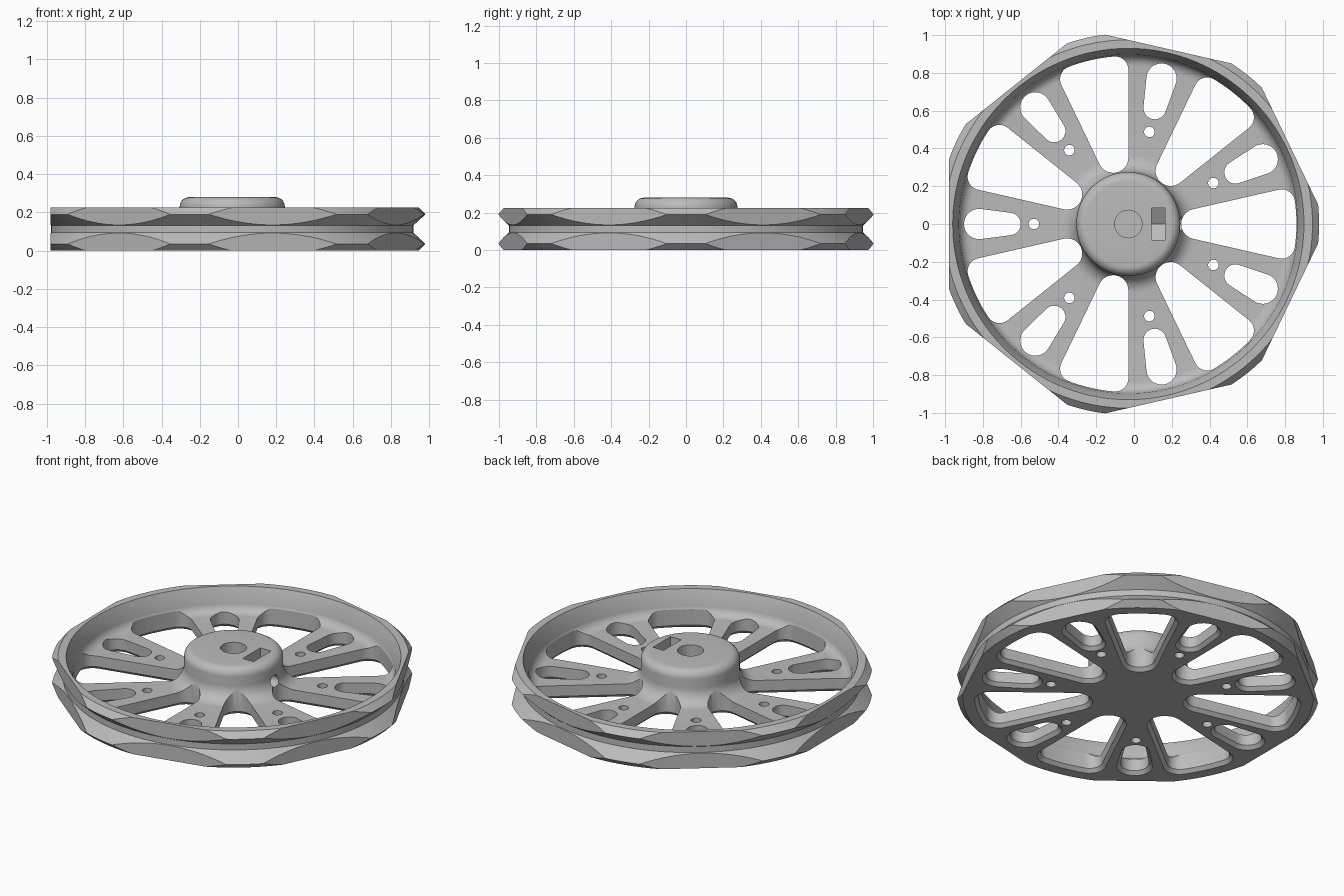
import bpy, bmesh, math
from math import sin, cos, pi, radians, asin

if "Cube" in bpy.data.objects:
    bpy.data.objects.remove(bpy.data.objects["Cube"])

CX = -0.03               # wheel axis
SPOKES = 7
STEP = 2 * pi / SPOKES
HALF = STEP / 4          # half angle of a window


def arc(cx, cy, r, a0, a1, n):
    return [(cx + r * cos(a0 + (a1 - a0) * i / n), cy + r * sin(a0 + (a1 - a0) * i / n))
            for i in range(n + 1)]


def make(name, bm):
    bmesh.ops.remove_doubles(bm, verts=bm.verts, dist=1e-5)
    bmesh.ops.recalc_face_normals(bm, faces=bm.faces)
    me = bpy.data.meshes.new(name)
    bm.to_mesh(me)
    bm.free()
    ob = bpy.data.objects.new(name, me)
    bpy.context.collection.objects.link(ob)
    ob.location.x = CX
    return ob


def loft(bm, rings):
    """Closed solid through rings of 3D points."""
    loops = [[bm.verts.new(p) for p in ring] for ring in rings]
    n = len(loops[0])
    for a, b in zip(loops, loops[1:]):
        for i in range(n):
            j = (i + 1) % n
            bm.faces.new((a[i], a[j], b[j], b[i]))
    bm.faces.new(loops[0][::-1])
    bm.faces.new(loops[-1])


def prism(bm, pts, z0, z1):
    loft(bm, [[(x, y, z) for x, y in pts] for z in (z0, z1)])


def turned(pts, angle, z):
    c, s = cos(angle), sin(angle)
    return [(x * c - y * s, x * s + y * c, z) for x, y in pts]


def window(d):
    """Wedge between two spokes, grown by d."""
    outer, fillet, inner = 0.89, 0.07, 0.36
    rc = outer - fillet
    b = HALF - asin(fillet / rc)
    side = pi / 2 + HALF
    pts = arc(inner, 0, inner * sin(HALF) + d, side, 2 * pi - side, 14)
    pts += arc(rc * cos(b), -rc * sin(b), fillet + d, -side, -b, 10)
    pts += arc(0, 0, outer + d, -b, b, 10)[1:-1]
    return pts + arc(rc * cos(b), rc * sin(b), fillet + d, b, side, 10)


def slot(d):
    """Tapered slot in a spoke, grown by d."""
    t = pi / 2 + asin(0.02 / 0.16)
    return (arc(0.63, 0, 0.06 + d, t, 2 * pi - t, 12)
            + arc(0.79, 0, 0.08 + d, -t, t, 16))


def boolean(ob, cutter, op="DIFFERENCE"):
    cutter.hide_render = True
    mod = ob.modifiers.new("cut", "BOOLEAN")
    mod.operation, mod.solver, mod.object = op, "EXACT", cutter
    bpy.context.view_layer.objects.active = ob
    bpy.ops.object.modifier_apply(modifier=mod.name)
    bpy.data.objects.remove(cutter)


# Wheel body: turned profile with grooved rim, web and domed hub
profile = [(0, 0), (0.975, 0), (1.01, 0.035), (0.947, 0.095), (0.947, 0.132),
           (1.01, 0.19), (0.975, 0.225), (0.93, 0.225)]
profile += arc(0.837, 0.145, 0.06, 0, -pi / 2, 7)
profile += arc(0.365, 0.175, 0.09, -pi / 2, -pi, 9)
profile += arc(0.225, 0.23, 0.05, 0, pi / 2, 7)
profile += [(0, 0.28)]
bm = bmesh.new()
vs = [bm.verts.new((r, 0, z)) for r, z in profile]
es = [bm.edges.new(p) for p in zip(vs, vs[1:])]
bmesh.ops.spin(bm, geom=vs + es, cent=(0, 0, 0), axis=(0, 0, 1),
               angle=2 * pi, steps=SPOKES * 20)
wheel = make("wheel", bm)

# Flats around the rim
bm = bmesh.new()
corner = 0.95 / cos(STEP / 2)
prism(bm, [(corner * cos(k * STEP), corner * sin(k * STEP)) for k in range(SPOKES)], -0.1, 0.5)
boolean(wheel, make("rim_flats_cutter", bm), "INTERSECT")

# Windows, spoke slots and small spoke holes, chamfered underneath
bm = bmesh.new()
for k in range(SPOKES):
    a = k * STEP
    for shape, angle in ((window, a), (slot, a + pi)):
        loft(bm, [turned(shape(d), angle, z)
                  for d, z in ((0.03, -0.01), (0, 0.02), (0, 0.4))])
    hole = arc(0.5, 0, 0.028, 0, 2 * pi, 20)[:-1]
    loft(bm, [turned(hole, a + pi, z) for z in (-0.05, 0.4)])
boolean(wheel, make("spoke_cutter", bm))

# Shaft bore
bm = bmesh.new()
prism(bm, arc(0, 0, 0.073, 0, 2 * pi, 36)[:-1], 0.05, 0.4)
boolean(wheel, make("bore_cutter", bm))

# Nut pocket with a pointed floor
bm = bmesh.new()
nut = [(-0.085, 0.4), (-0.085, 0.1), (0, 0.052), (0.085, 0.1), (0.085, 0.4)]
loft(bm, [[(x, y, z) for y, z in nut] for x in (0.122, 0.195)])
boolean(wheel, make("nut_cutter", bm))

# Set screw hole from the bore out through the hub
bm = bmesh.new()
loft(bm, [[(x, y, z) for y, z in arc(0, 0.15, 0.036, 0, 2 * pi, 24)[:-1]]
          for x in (0.03, 0.36)])
boolean(wheel, make("screw_cutter", bm))

# Material and shading
mat = bpy.data.materials.new("light grey")
mat.use_nodes = True
grey = (0.5, 0.5, 0.5, 1)
mat.diffuse_color = grey
mat.node_tree.nodes["Principled BSDF"].inputs["Base Color"].default_value = grey
wheel.data.materials.clear()
wheel.data.materials.append(mat)
for p in wheel.data.polygons:
    p.material_index = 0
bpy.ops.object.select_all(action="DESELECT")
wheel.select_set(True)
bpy.context.view_layer.objects.active = wheel
bpy.ops.object.shade_smooth_by_angle(angle=radians(30))
